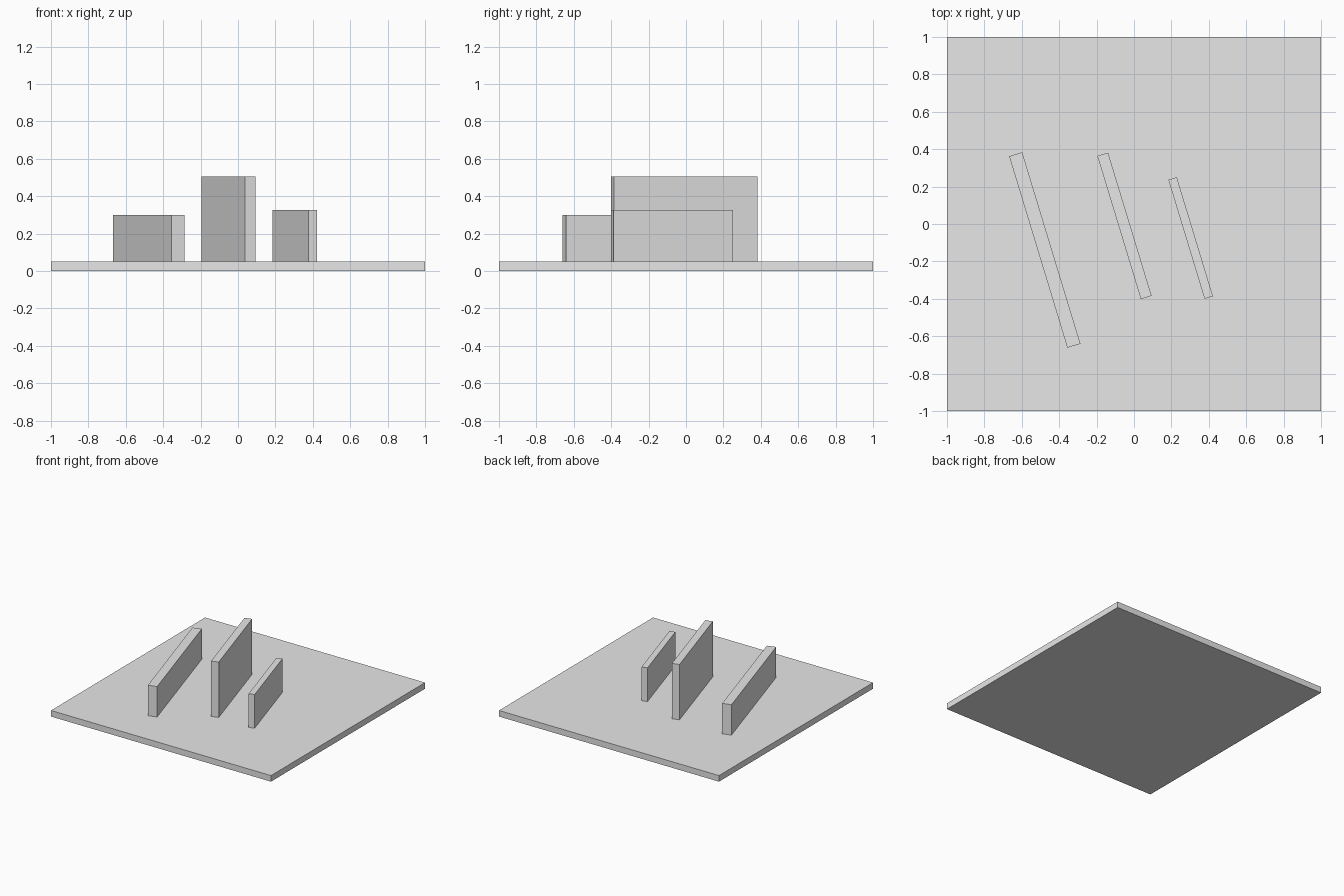
import bpy
import math

default_cube = bpy.data.objects.get("Cube")
if default_cube:
    bpy.data.objects.remove(default_cube, do_unlink=True)

# One plain grey for every part
grey = bpy.data.materials.new("light_grey")
grey.use_nodes = True
colour = (0.8, 0.8, 0.8, 1.0)
grey.diffuse_color = colour
grey.node_tree.nodes["Principled BSDF"].inputs["Base Color"].default_value = colour


def box(name, centre, size, bottom, top, turn=0.0):
    """Flat-sided block with its footprint turned about z."""
    bpy.ops.mesh.primitive_cube_add(
        size=1, location=(centre[0], centre[1], (bottom + top) / 2))
    obj = bpy.context.object
    obj.name = name
    obj.scale = (size[0], size[1], top - bottom)
    bpy.ops.object.transform_apply(location=False, rotation=False, scale=True)
    obj.rotation_euler.z = turn
    obj.data.materials.append(grey)
    return obj


BASE_TOP = 0.05
TURN = math.radians(16.9)

# Square ground slab
box("base_slab", (0, 0), (2, 2), 0, BASE_TOP)

# Three parallel upright walls: name, centre, (thickness, length), top
walls = [
    ("right_wall", (-0.477, -0.139), (0.073, 1.07), 0.30),
    ("middle_wall", (-0.051, -0.01), (0.06, 0.80), 0.505),
    ("left_wall", (0.303, -0.075), (0.047, 0.665), 0.327),
]
for name, centre, size, top in walls:
    box(name, centre, size, BASE_TOP, top, TURN)
